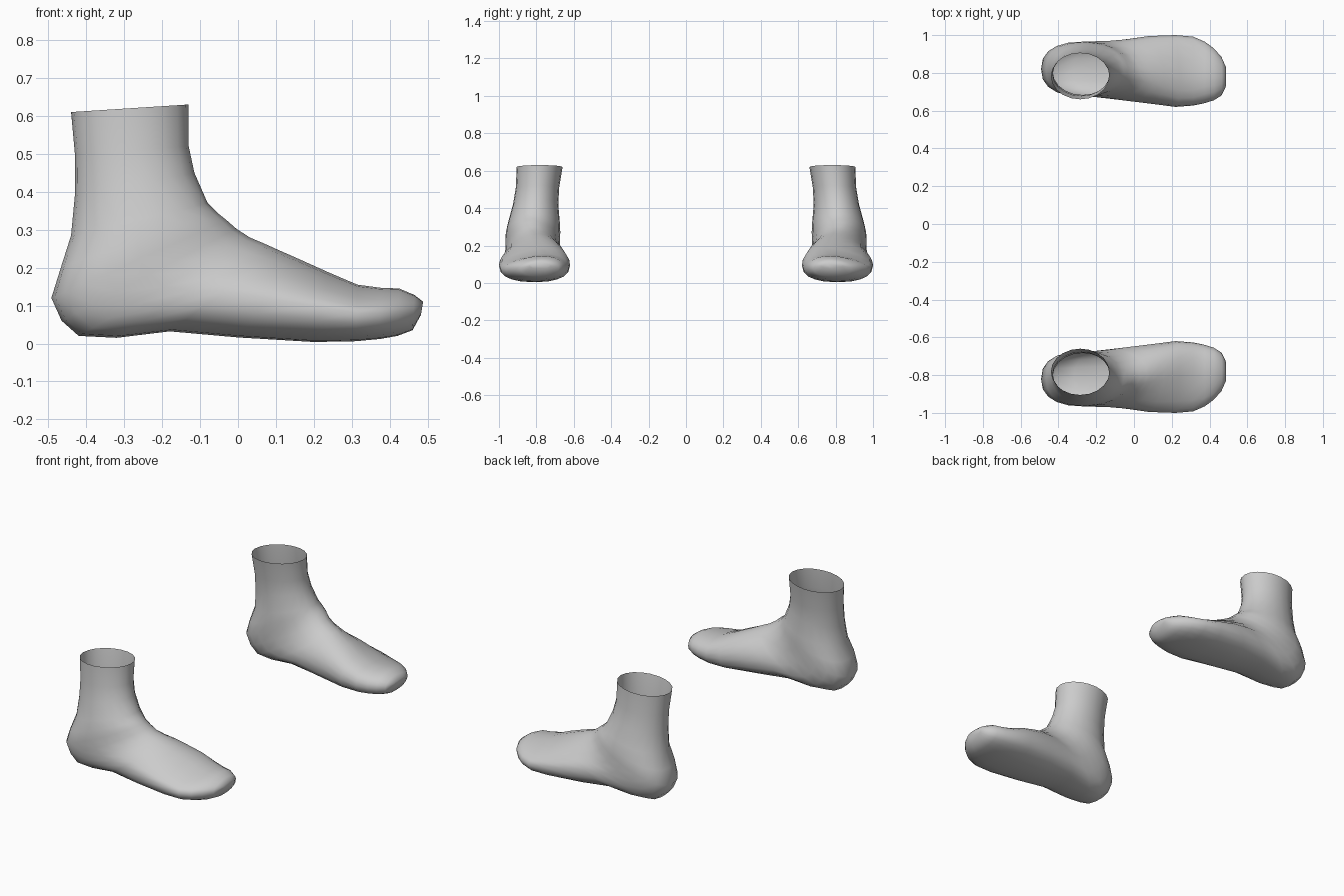
import bpy, bmesh, math

# Each ring: instep point x,z / heel-sole point x,z / inner y, outer y / ridge shift
RINGS = [
    (-.13, .63, -.44, .61, .66, .905, 0),
    (-.13, .52, -.43, .50, .678, .91, 0),
    (-.115, .45, -.43, .39, .683, .925, 0),
    (-.08, .37, -.44, .285, .675, .95, 0),
    (-.055, .345, -.467, .20, .672, .963, 0),
    (-.03, .325, -.492, .12, .674, .966, 0),
    (-.005, .303, -.465, .06, .674, .966, -.01),
    (.03, .28, -.42, .02, .672, .968, -.015),
    (.07, .263, -.32, .015, .665, .97, -.02),
    (.11, .245, -.18, .032, .652, .978, -.03),
    (.16, .223, .0, .016, .638, .995, -.04),
    (.24, .187, .20, .004, .62, 1.0, -.05),
    (.315, .155, .31, .006, .627, .992, -.05),
    (.375, .147, .375, .012, .64, .965, -.03),
    (.425, .145, .42, .02, .655, .93, -.02),
    (.465, .128, .46, .035, .68, .885, -.01),
    (.488, .11, .482, .075, .725, .835, 0),
]
SIDES = 20


def power(v, n):
    return math.copysign(abs(v) ** (2 / n), v)


def ring_points(r, side):
    fx, fz, bx, bz, y0, y1, skew = r
    for i in range(SIDES):
        a = 2 * math.pi * i / SIDES
        s, c = math.sin(a), math.cos(a)
        # fuller sole, leaner outer instep
        n = 2.0 if bz > .25 else 2.4
        if s > 0:
            n = 2.0 + (8 * skew if c > 0 else 0)
        t = power(s, n)
        y = (y0 + y1) / 2 + (y1 - y0) / 2 * power(c, n)
        if s > 0:
            y += skew * s * s
        yield ((fx + bx) / 2 + (fx - bx) / 2 * t, side * y,
               (fz + bz) / 2 + (fz - bz) / 2 * t)


def make_foot(name, side):
    bm = bmesh.new()
    loops = [[bm.verts.new(p) for p in ring_points(r, side)] for r in RINGS]
    # skin between rings, open at the ankle
    for a, b in zip(loops, loops[1:]):
        for i in range(SIDES):
            j = (i + 1) % SIDES
            bm.faces.new((a[i], a[j], b[j], b[i]))
    # toe tip
    bm.faces.new(loops[-1])
    bmesh.ops.recalc_face_normals(bm, faces=bm.faces)
    for f in bm.faces:
        f.smooth = True
    mesh = bpy.data.meshes.new(name)
    bm.to_mesh(mesh)
    bm.free()
    bpy.context.collection.objects.link(bpy.data.objects.new(name, mesh))


make_foot("left_foot", 1)
make_foot("right_foot", -1)
